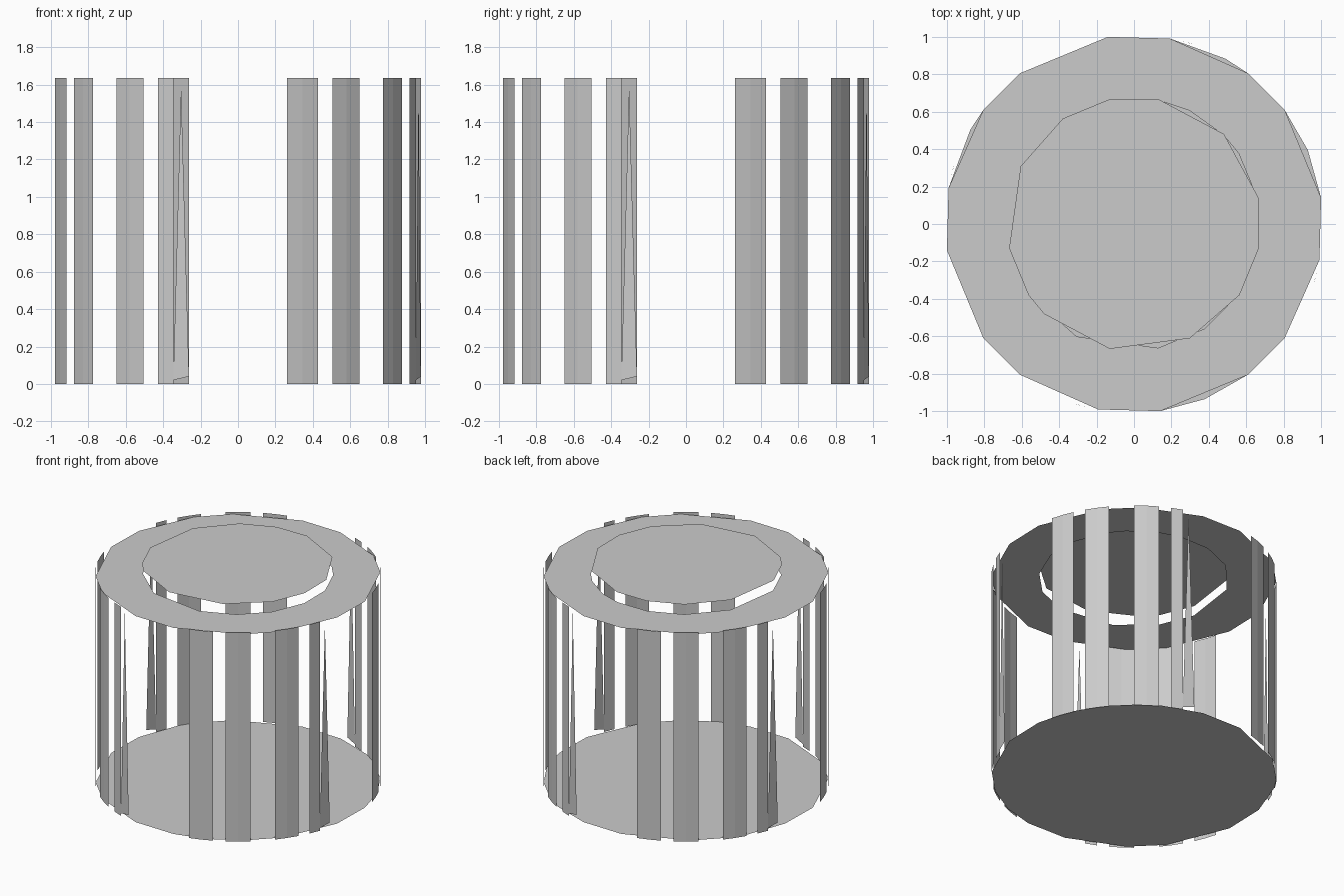
import bpy, bmesh
from math import sin, cos, radians

cube = bpy.data.objects.get("Cube")
if cube:
    bpy.data.objects.remove(cube, do_unlink=True)

grey = bpy.data.materials.new("plain grey")
grey.use_nodes = True
grey.diffuse_color = (0.6, 0.6, 0.6, 1)
grey.node_tree.nodes["Principled BSDF"].inputs["Base Color"].default_value = (0.6, 0.6, 0.6, 1)

SLAT_R, HEIGHT = 1.012, 1.635


def polar(r, deg, z):
    return (r * cos(radians(deg)), r * sin(radians(deg)), z)


def finish(bm, name):
    mesh = bpy.data.meshes.new(name)
    bm.to_mesh(mesh)
    bm.free()
    mesh.materials.append(grey)
    obj = bpy.data.objects.new(name, mesh)
    bpy.context.collection.objects.link(obj)
    return obj


def loop(bm, r, angles, z):
    """Closed ring of edges with a corner at each angle."""
    verts = [bm.verts.new(polar(r, a, z)) for a in angles]
    return [bm.edges.new((v, verts[i - 1])) for i, v in enumerate(verts)]


def plate(name, z, outer, hole=None):
    """Flat plate facing up, with an optional opening."""
    bm = bmesh.new()
    edges = loop(bm, *outer, z)
    if hole:
        edges += loop(bm, *hole, z)
    bmesh.ops.triangle_fill(bm, use_beauty=True, use_dissolve=False,
                            edges=edges, normal=(0, 0, 1))
    for f in bm.faces:
        f.normal_update()
        if f.normal.z < 0:
            f.normal_flip()
    return finish(bm, name)


def slat(name, angles, chipped=False):
    """Upright strip bent once; a chipped one keeps a spike in its last half."""
    bm = bmesh.new()
    a, b, c = angles

    def quad(p, q):
        bm.faces.new([bm.verts.new(polar(SLAT_R, d, z)) for d, z in
                      ((p, 0), (q, 0), (q, HEIGHT), (p, HEIGHT))])

    quad(a, b)
    if chipped:
        bm.faces.new([bm.verts.new(polar(SLAT_R, d, z)) for d, z in
                      ((b, 0.02), (c, 0.04), ((b + c) / 2, 1.6))])
    else:
        quad(b, c)
    bmesh.ops.remove_doubles(bm, verts=bm.verts, dist=0.0001)
    return finish(bm, name)


# Plates: base, top rim with opening, raised lid
rim = [q + a for q in (0, 90, 180, 270) for a in (8, 37, 53, 79)]
base = sorted(rim + [23, 61, 150, 292])
opening = [11, 34, 45, 64, 79, 101, 124, 153, 191, 214, 243, 281, 304, 326, 349]
lid = [12, 45, 79, 101, 124, 153, 191, 214, 225, 259, 296, 326, 349]
plate("base_plate", 0.008, (1.01, base))
plate("top_rim", 1.62, (1.01, rim), (0.675, opening))
plate("raised_lid", 1.70, (0.68, lid))

# Wall slats: four per quarter turn, one of them chipped
for quarter in range(4):
    for k, centre in enumerate((-35, -20, 20, 35)):
        m = quarter * 90 + centre
        slat(f"wall_slat_{quarter * 4 + k + 1}", (m - 5, m, m + 5), chipped=(centre == -20))
